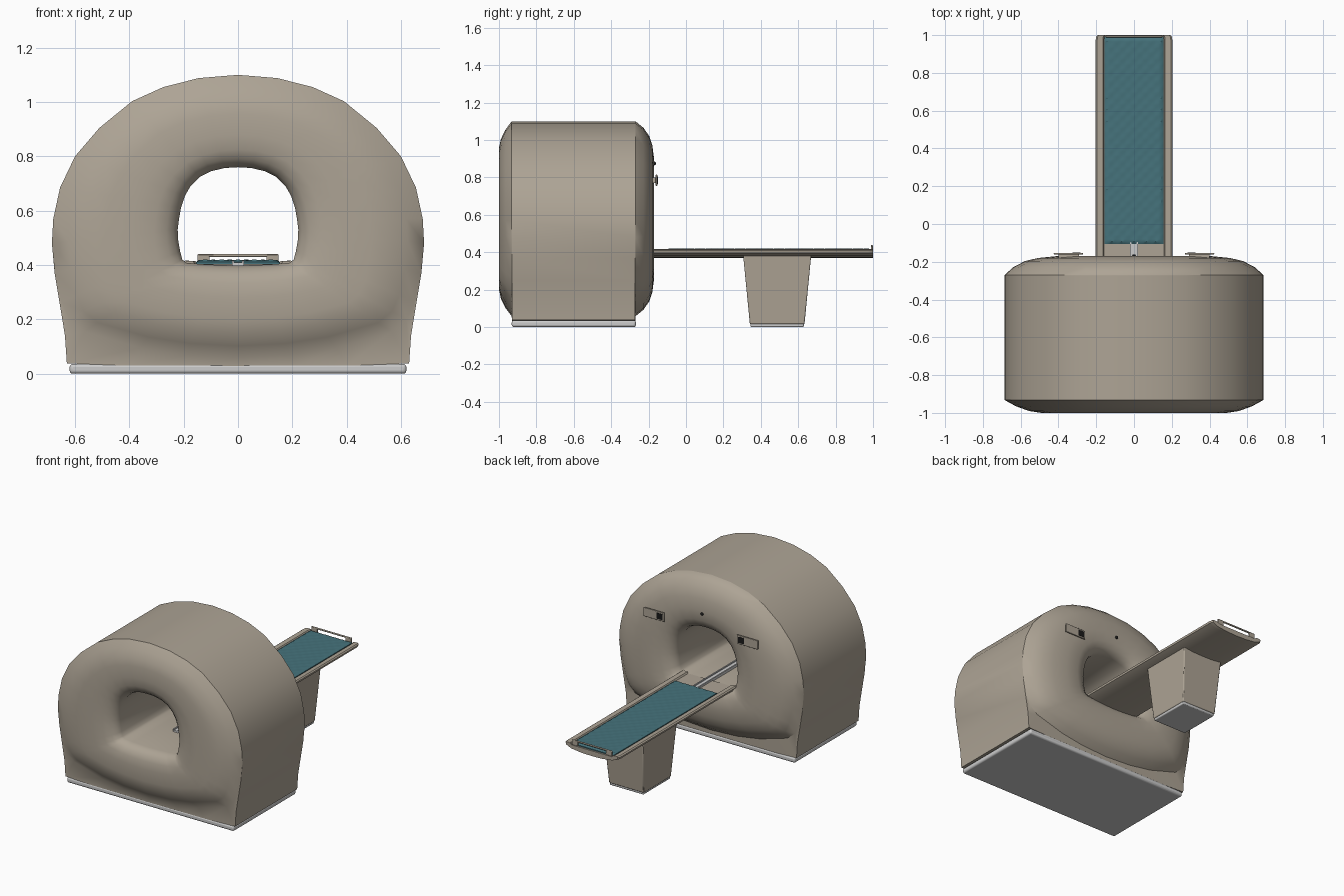
import bpy, bmesh, math
from mathutils import Vector

if "Cube" in bpy.data.objects:
    bpy.data.objects.remove(bpy.data.objects["Cube"])


def material(name, rgb):
    m = bpy.data.materials.new(name)
    m.diffuse_color = (*rgb, 1)
    m.use_nodes = True
    m.node_tree.nodes["Principled BSDF"].inputs["Base Color"].default_value = m.diffuse_color
    return m


BEIGE = material("beige_shell", (0.42, 0.37, 0.30))
TEAL = material("teal_vinyl", (0.06, 0.17, 0.20))
BLACK = material("black_plastic", (0.01, 0.01, 0.01))


def finish(name, bm, mat=None, bevel=0, segments=2, angle=35):
    bmesh.ops.recalc_face_normals(bm, faces=bm.faces)
    me = bpy.data.meshes.new(name)
    bm.to_mesh(me)
    bm.free()
    ob = bpy.data.objects.new(name, me)
    bpy.context.collection.objects.link(ob)
    if mat:
        me.materials.append(mat)
    if bevel:
        b = ob.modifiers.new("bevel", 'BEVEL')
        b.width, b.segments, b.limit_method = bevel, segments, 'ANGLE'
    bpy.ops.object.select_all(action='DESELECT')
    bpy.context.view_layer.objects.active = ob
    ob.select_set(True)
    bpy.ops.object.shade_smooth_by_angle(angle=math.radians(angle))
    return ob


def loft(loops, cyclic=False, caps=True):
    """Skin a list of closed loops with equal point counts."""
    bm = bmesh.new()
    rings = [[bm.verts.new(p) for p in lp] for lp in loops]
    n = len(rings[0])
    pairs = list(zip(rings, rings[1:] + rings[:1])) if cyclic else list(zip(rings, rings[1:]))
    for a, b in pairs:
        for i in range(n):
            j = (i + 1) % n
            bm.faces.new((a[i], a[j], b[j], b[i]))
    if caps and not cyclic:
        bm.faces.new(rings[0])
        bm.faces.new(rings[-1])
    bmesh.ops.remove_doubles(bm, verts=bm.verts, dist=0.0005)
    return bm


def box(name, lo, hi, mat=None, bevel=0, segments=2, taper=(1, 1)):
    """Box from corner to corner; taper scales the bottom in x and y."""
    lo, hi = Vector(lo), Vector(hi)
    c, s = (lo + hi) / 2, hi - lo
    bm = bmesh.new()
    bmesh.ops.create_cube(bm, size=1)
    for v in bm.verts:
        k = taper if v.co.z < 0 else (1, 1)
        v.co = Vector((v.co.x * s.x * k[0], v.co.y * s.y * k[1], v.co.z * s.z)) + c
    return finish(name, bm, mat, bevel, segments)


def mirrored(half):
    """Complete a half outline whose first and last points lie on x = 0."""
    return half + [(-x, z) for x, z in half[-2:0:-1]]


# Scanner housing: outer shell, front bulge outline and bore, all as x,z half outlines
arch = [(0, 1.10), (.145, 1.088), (.275, 1.055), (.39, 1.003), (.51, .905), (.60, .80),
        (.655, .685), (.68, .57), (.685, .48)]
outer = mirrored(arch + [(.675, .37), (.655, .25), (.637, .14), (.63, .038), (.40, .029),
                         (.20, .019), (0, .015)])
bulge = mirrored(arch + [(.673, .37), (.65, .265), (.62, .20), (.565, .155), (.36, .095),
                         (.19, .068), (0, .058)])
bore = mirrored([(0, .76), (.05, .757), (.10, .745), (.14, .725), (.175, .69), (.195, .655),
                 (.21, .61), (.217, .57), (.222, .53), (.22, .49), (.213, .45), (.205, .42),
                 (.19, .408), (.13, .403), (.07, .40), (0, .398)])


def ring(y, t):
    return [(a[0] + (b[0] - a[0]) * t, y, a[1] + (b[1] - a[1]) * t) for a, b in zip(bore, bulge)]


front = [(0, -.93), (.03, -.958), (.09, -.98), (.19, -.996), (.35, -1.0), (.58, -1.0),
         (.72, -.99), (.87, -.965), (1, -.932)]
back = [(1, -.27), (.9, -.228), (.77, -.197), (.62, -.18), (.4, -.17), (.2, -.175),
        (.1, -.19), (.03, -.213), (0, -.245)]
loops = [ring(y, t) for t, y in front]
loops += [[(x, y, z) for x, z in outer] for y in (-.93, -.272)]
loops += [ring(y, t) for t, y in back]
finish("scanner_housing", loft(loops, cyclic=True), BEIGE, angle=40)

# Plinth under the housing
box("housing_plinth", (-.62, -.932, 0), (.62, -.268, .036), None, .012, 3)

# Table top: shallow tray profile drawn along y, narrowing slightly at the foot
tray = mirrored([(0, .404), (.158, .404), (.165, .414), (.195, .416), (.203, .41), (.20, .397),
                 (.16, .38), (.08, .371), (0, .369)])
finish("table_top", loft([[(x * k, y, z) for x, z in tray]
                          for y, k in ((-.25, 1), (.975, 1), (.992, .985), (1.0, .95))]), BEIGE)

# Quilted pad: a fine grid with shallow raised diamonds
bm = bmesh.new()
bmesh.ops.create_grid(bm, x_segments=24, y_segments=88, size=1)
for v in bm.verts:
    x, y = v.co.x * .155, .4425 + v.co.y * .5475
    rim = min(.155 - abs(x), .5475 - abs(y - .4425))
    puff = abs(math.sin((x + y) * 52) * math.sin((x - y) * 52)) * .003
    v.co = (x, y, .417 + puff if rim > .004 else .411)
edges = [e for e in bm.edges if e.is_boundary]
skirt = bmesh.ops.extrude_edge_only(bm, edges=edges)["geom"]
low = [g for g in skirt if isinstance(g, bmesh.types.BMVert)]
for v in low:
    v.co.z = .402
bmesh.ops.holes_fill(bm, edges=[e for e in bm.edges if e.is_boundary], sides=0)
finish("table_pad", bm, TEAL)

# Foot-end handle: upright bar on two posts
box("handle_bar", (-.15, .988, .430), (.15, .999, .440), BEIGE, .004)
for s, side in ((-1, "left"), (1, "right")):
    a, b = sorted((s * .105, s * .149))
    box("handle_post_" + side, (a, .988, .405), (b, .999, .436), BEIGE, .003)

# Guide rail running into the bore
box("guide_rail", (-.022, -.66, .396), (.022, -.09, .409))
for s, side in ((-1, "left"), (1, "right")):
    box("guide_rail_lip_" + side, (s * .018 - .004, -.66, .40), (s * .018 + .004, -.09, .416))

# Pedestal carrying the table
box("table_pedestal", (-.15, .305, .015), (.15, .67, .39), BEIGE, .006, 2, (.86, .80))
box("pedestal_foot", (-.125, .345, 0), (.125, .63, .02), None, .006)

# Control panels with screens on the table side, and the mark light above the bore
for s, side in ((-1, "left"), (1, "right")):
    def span(a, b):
        return sorted((s * a, s * b))
    a, b = span(.27, .425)
    box("control_panel_" + side, (a, -.162, .755), (b, -.153, .815), BEIGE, .003)
    a, b = span(.29, .40)
    box("panel_mount_" + side, (a, -.20, .77), (b, -.158, .80), BEIGE)
    a, b = span(.282, .325)
    box("panel_screen_" + side, (a, -.156, .765), (b, -.151, .805), BLACK)

bm = bmesh.new()
bmesh.ops.create_uvsphere(bm, u_segments=16, v_segments=8, radius=.01)
bmesh.ops.translate(bm, verts=bm.verts, vec=(0, -.170, .875))
finish("marker_light", bm, BLACK)
